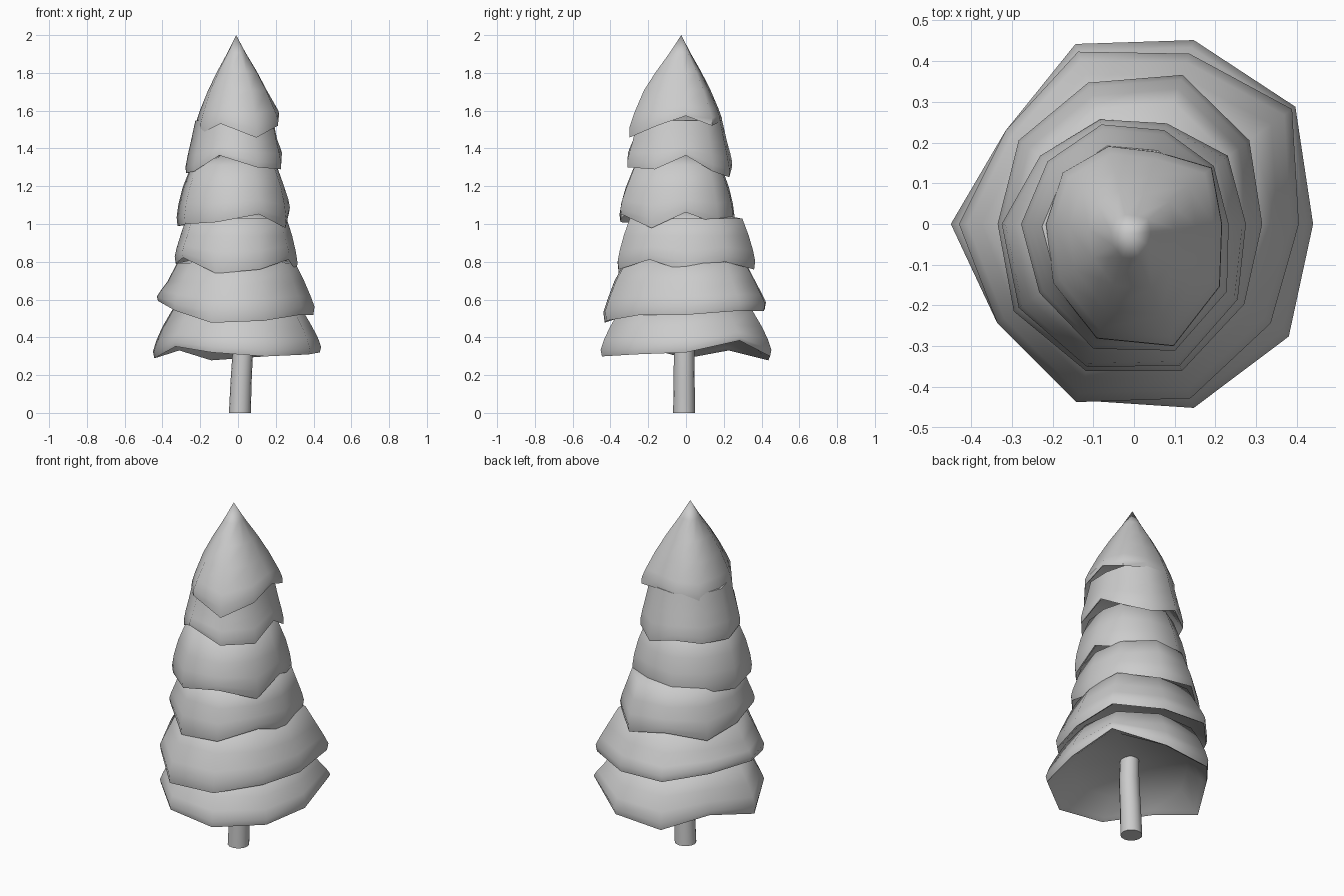
import bpy, bmesh, math

if "Cube" in bpy.data.objects:
    bpy.data.objects.remove(bpy.data.objects["Cube"])

N = 10  # sides per foliage tier, starting at +x, counter-clockwise


def finish(name, bm, angle):
    bmesh.ops.recalc_face_normals(bm, faces=bm.faces)
    me = bpy.data.meshes.new(name)
    bm.to_mesh(me)
    bm.free()
    ob = bpy.data.objects.new(name, me)
    bpy.context.collection.objects.link(ob)
    bpy.ops.object.select_all(action='DESELECT')
    ob.select_set(True)
    bpy.context.view_layer.objects.active = ob
    bpy.ops.object.shade_smooth_by_angle(angle=math.radians(angle))
    return ob


def bridge(bm, a, b):
    for i in range(len(a)):
        j = (i + 1) % len(a)
        bm.faces.new((a[i], a[j], b[j], b[i]))


def fan(bm, ring, tip):
    for i in range(len(ring)):
        bm.faces.new((ring[i], ring[(i + 1) % len(ring)], tip))


def tier(name, radii, heights, rings, tip_z, centre):
    """Skirt with ragged rim, outer rings (scale, rise), tip, hollow underside."""
    bm = bmesh.new()
    mean = sum(heights) / N
    cx, cy = centre

    def ring(scale, rise, wave):
        vs = []
        for i in range(N):
            a = 2 * math.pi * i / N
            x, y = radii[i] * math.cos(a), radii[i] * math.sin(a)
            z = mean + rise + wave * (heights[i] - mean)
            vs.append(bm.verts.new((cx + (x - cx) * scale, cy + (y - cy) * scale, z)))
        return vs

    rim = ring(.985, 0, 1.05)
    prev = rim
    for scale, rise in rings:
        cur = ring(scale, rise, max(0, 1 - rise / 0.16))
        bridge(bm, prev, cur)
        prev = cur
    fan(bm, prev, bm.verts.new((cx, cy, tip_z)))
    # underside
    lip, mid = ring(0.93, 0.015, 1), ring(0.72, 0.09, 0.3)
    bridge(bm, lip, rim)
    bridge(bm, mid, lip)
    fan(bm, mid, bm.verts.new((cx, cy, mean + 0.14)))
    return finish(name, bm, 60)


# Foliage tiers, bottom to top
tier("foliage_1",
     [.44, .49, .475, .465, .39, .45, .415, .455, .475, .47],
     [.32, .38, .30, .28, .33, .29, .35, .32, .30, .31],
     [(1, .03), (.96, .08), (.89, .14), (.77, .23)], .60, (0, 0))
tier("foliage_2",
     [.405, .48, .44, .445, .39, .43, .415, .46, .45, .415],
     [.52, .54, .54, .55, .57, .59, .54, .48, .49, .52],
     [(1, .04), (.95, .09), (.87, .16), (.75, .26)], .86, (0, 0))
tier("foliage_3",
     [.315, .35, .385, .365, .35, .335, .365, .38, .38, .335],
     [.75, .80, .76, .80, .75, .79, .82, .74, .76, .81],
     [(1, .04), (.97, .09), (.91, .16), (.82, .25)], 1.09, (0, -.01))
tier("foliage_4",
     [.275, .285, .26, .27, .285, .325, .35, .37, .365, .315],
     [1.06, 1.0, 1.03, 1.0, 1.0, .99, 1.0, 1.01, 1.05, .98],
     [(1, .04), (.97, .10), (.90, .18), (.75, .30)], 1.39, (-.01, -.03))
tier("foliage_5",
     [.235, .245, .245, .26, .265, .28, .29, .325, .33, .285],
     [1.36, 1.28, 1.25, 1.30, 1.28, 1.27, 1.28, 1.36, 1.30, 1.29],
     [(.99, .03), (.95, .08), (.89, .14), (.80, .25)], 1.60, (-.01, -.03))
tier("foliage_top",
     [.22, .24, .19, .205, .22, .22, .25, .30, .32, .265],
     [1.57, 1.52, 1.54, 1.52, 1.50, 1.52, 1.48, 1.53, 1.46, 1.52],
     [(.98, .04), (.90, .09), (.71, .19), (.48, .29), (.22, .39)], 2.0, (-.01, -.025))

# Trunk, leaning slightly to the right
bm = bmesh.new()
prev = None
for cx, cy, z, r in [(.01, -.01, 0, .058), (.016, -.01, .16, .056), (.025, -.01, .32, .054), (.022, -.01, .47, .05)]:
    cur = [bm.verts.new((cx + r * math.cos(k * math.pi / 8), cy + r * math.sin(k * math.pi / 8), z))
           for k in range(16)]
    if prev:
        bridge(bm, prev, cur)
    else:
        bm.faces.new(cur)
    prev = cur
bm.faces.new(prev)
finish("trunk", bm, 40)
